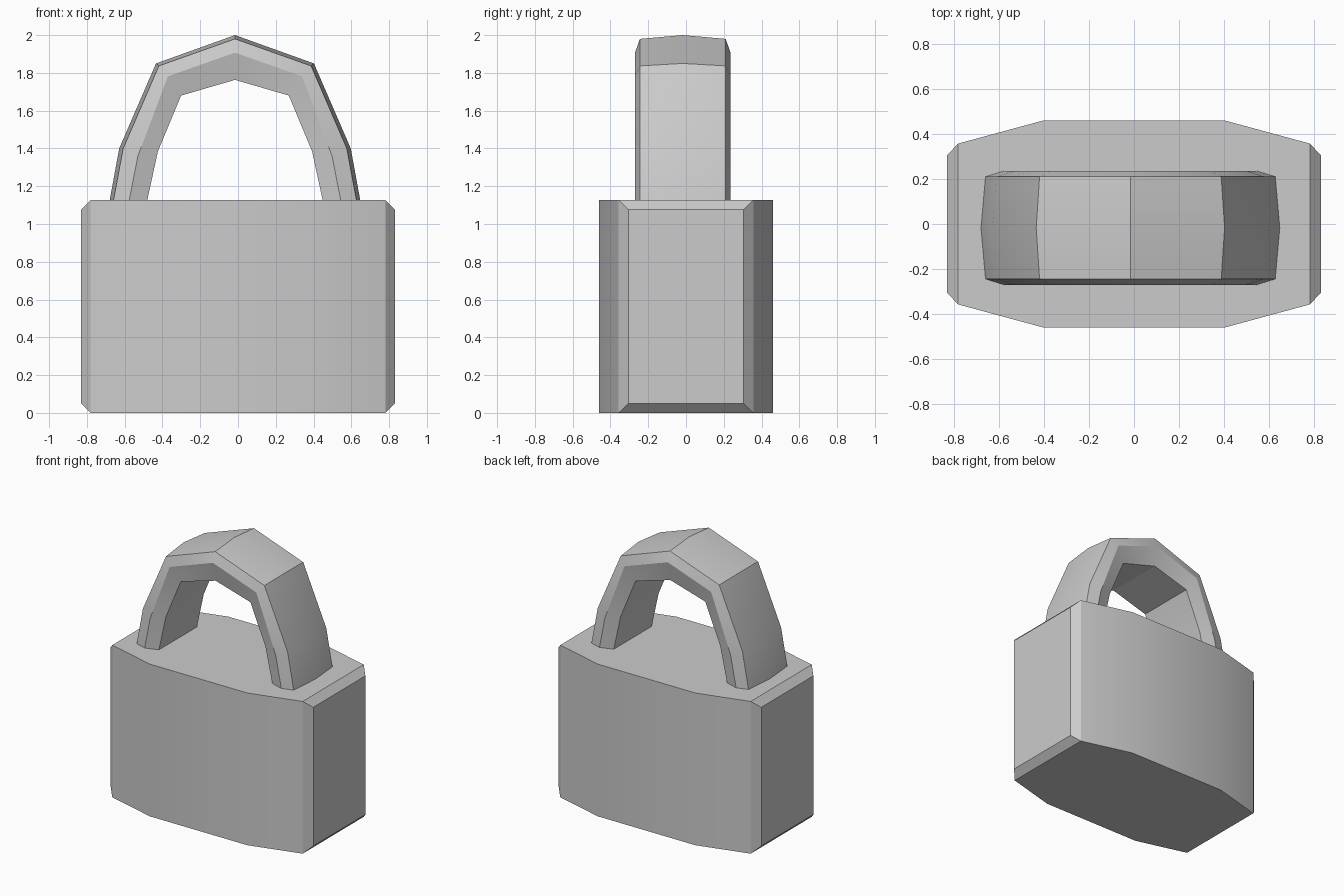
import bpy, math

if "Cube" in bpy.data.objects:
    bpy.data.objects.remove(bpy.data.objects["Cube"])


def loft(name, rings):
    """Skin a list of equal-length point rings and cap both ends."""
    n = len(rings[0])
    verts = [p for ring in rings for p in ring]
    faces = [(i * n + j, i * n + (j + 1) % n, (i + 1) * n + (j + 1) % n, (i + 1) * n + j)
             for i in range(len(rings) - 1) for j in range(n)]
    faces.append(tuple(reversed(range(n))))
    faces.append(tuple(range(len(verts) - n, len(verts))))
    mesh = bpy.data.meshes.new(name)
    mesh.from_pydata(verts, [], faces)
    obj = bpy.data.objects.new(name, mesh)
    bpy.context.collection.objects.link(obj)
    bpy.ops.object.select_all(action='DESELECT')
    obj.select_set(True)
    bpy.context.view_layer.objects.active = obj
    # consistent outward normals
    bpy.ops.object.mode_set(mode='EDIT')
    bpy.ops.mesh.select_all(action='SELECT')
    bpy.ops.mesh.normals_make_consistent(inside=False)
    bpy.ops.object.mode_set(mode='OBJECT')
    bpy.ops.object.shade_smooth_by_angle(angle=math.radians(30))
    return obj


# Lock body: rectangular sections along x (x, half depth, bottom, top)
half = [(0.83, 0.305, 0.05, 1.077), (0.78, 0.357, 0, 1.127), (0.40, 0.46, 0, 1.127)]
stations = [(-x, d, b, t) for x, d, b, t in half] + half[::-1]
loft("lock_body", [[(x, -d, b), (x, d, b), (x, d, t), (x, -d, t)] for x, d, b, t in stations])

# Shackle: arch rails from foot to apex (distance from centre, height)
crown = [(0.668, 1.10), (0.613, 1.40), (0.418, 1.85), (0, 2.00)]
edge = [(0.648, 1.10), (0.592, 1.40), (0.403, 1.837), (0, 1.98)]
side = [(0.565, 1.10), (0.514, 1.36), (0.355, 1.782), (0, 1.907)]
inner = [(0.470, 1.10), (0.408, 1.385), (0.285, 1.68), (0, 1.763)]
CX, CY = -0.016, -0.017
# Cross-section as (rail, y offset)
section = [(crown, 0), (edge, 0.227), (side, 0.253), (inner, 0.222),
           (inner, -0.222), (side, -0.253), (edge, -0.227)]
rings = []
for sign, k in [(-1, 0), (-1, 1), (-1, 2), (1, 3), (1, 2), (1, 1), (1, 0)]:
    rings.append([(CX + sign * rail[k][0], CY + y, rail[k][1]) for rail, y in section])
loft("shackle", rings)
